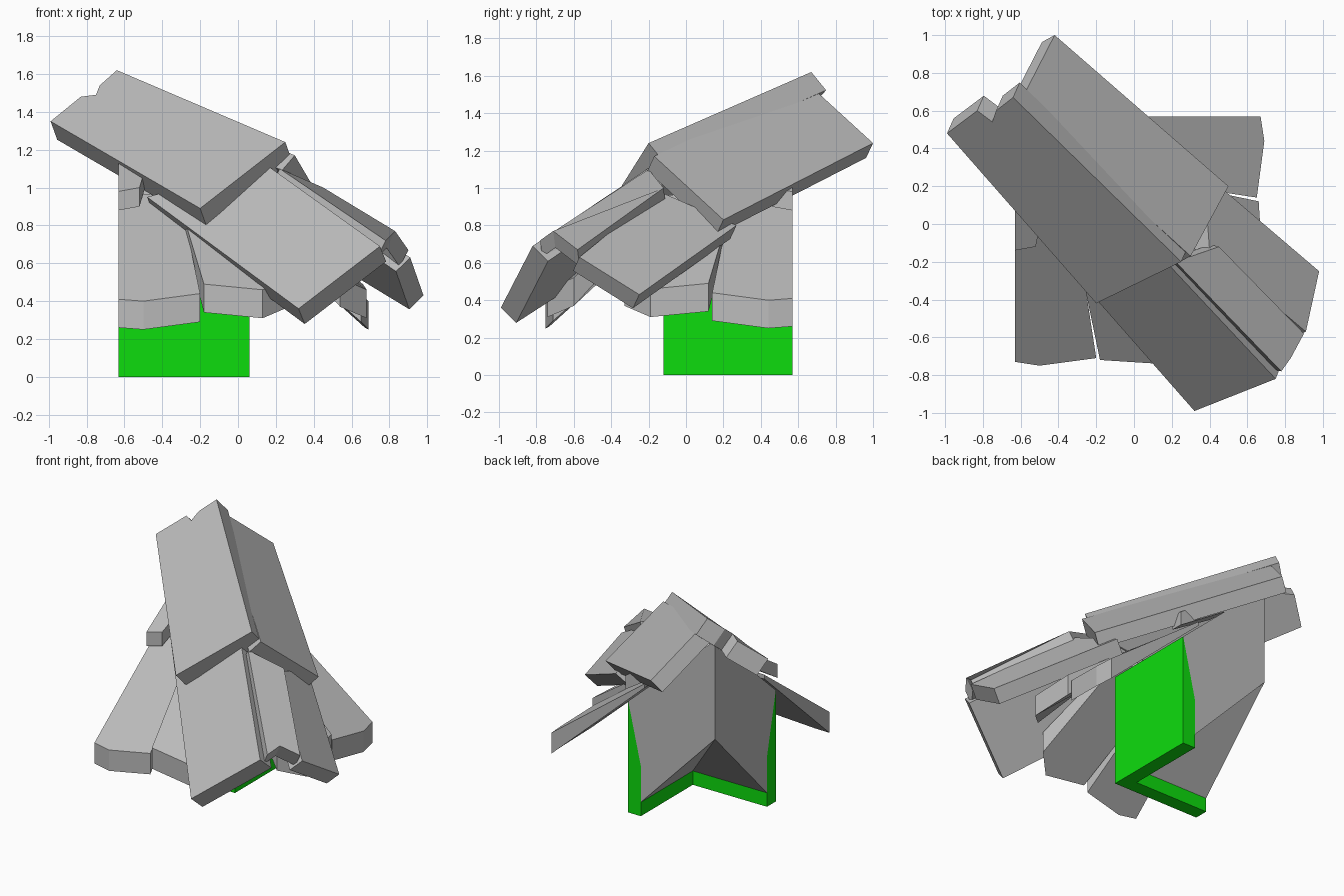
import bpy, bmesh
from mathutils import Vector

cube = bpy.data.objects.get("Cube")
if cube:
    bpy.data.objects.remove(cube)


def material(name, rgb):
    m = bpy.data.materials.new(name)
    m.use_nodes = True
    m.diffuse_color = (*rgb, 1)
    bsdf = next(n for n in m.node_tree.nodes if n.type == "BSDF_PRINCIPLED")
    bsdf.inputs["Base Color"].default_value = (*rgb, 1)
    return m


GRAY = material("shingle gray", (0.5, 0.5, 0.5))
GREEN = material("wall green", (0.004, 0.72, 0.004))


def finish(name, bm, mat):
    bmesh.ops.remove_doubles(bm, verts=bm.verts[:], dist=0.0005)
    bmesh.ops.recalc_face_normals(bm, faces=bm.faces[:])
    mesh = bpy.data.meshes.new(name)
    bm.to_mesh(mesh)
    bm.free()
    mesh.materials.append(mat)
    ob = bpy.data.objects.new(name, mesh)
    bpy.context.collection.objects.link(ob)


def loft(name, rings, mat):
    """Skin a row of matching rings and close both ends."""
    bm = bmesh.new()
    rows = [[bm.verts.new(p) for p in ring] for ring in rings]
    n = len(rows[0])
    for a, b in zip(rows, rows[1:]):
        for i in range(n):
            j = (i + 1) % n
            bm.faces.new((a[i], a[j], b[j], b[i]))
    bm.faces.new(rows[0])
    bm.faces.new(rows[-1])
    finish(name, bm, mat)


def corner_sweep(name, profile, mat):
    """Sweep (outward offset, height) around the mitred wall corner."""
    back = [(0.06 + o, 0.57, z) for o, z in profile]
    mitre = [(0.06 + o, -0.12 - o, z) for o, z in profile]
    side = [(-0.63, -0.12 - o, z) for o, z in profile]
    loft(name, [back, mitre, side], mat)


def slab(name, top, thickness):
    """Board with the given upper outline, thickened straight downwards."""
    pts = [Vector(p) for p in top]
    normal = Vector((0, 0, 0))
    for a, b in zip(pts, pts[1:] + pts[:1]):
        normal += a.cross(b)
    normal.normalize()
    if normal.z < 0:
        normal.negate()
    loft(name, [pts, [p - normal * thickness for p in pts]], GRAY)


def shingle_pair(name, top, drops):
    """Wedge shingle on the front slope and its twin across the hip."""
    low = [(x, y, z - d) for (x, y, z), d in zip(top, drops)]
    loft("front_" + name, [top, low], GRAY)
    twin = [[(-y - 0.06, -x - 0.06, z) for x, y, z in r] for r in (top, low)]
    loft("side_" + name, twin, GRAY)


# Walls and the solid roof block above them
corner_sweep("corner_wall", [(0, 0), (0, 0.8), (-0.1, 0.36), (-0.1, 0)], GREEN)
corner_sweep("roof_core", [(0, 0.8), (-0.69, 1.42), (-0.69, 0.71),
                           (-0.1, 0.1), (-0.1, 0.36)], GRAY)

# Shingles on both slopes
shingle_pair("outer_shingle",
             [(-0.63, -0.73, 0.41), (-0.5, -0.75, 0.4), (-0.2, -0.71, 0.44),
              (-0.31, 0.01, 0.97), (-0.63, 0.01, 0.96)],
             [0.15, 0.15, 0.15, 0.04, 0.03])
shingle_pair("inner_shingle",
             [(-0.18, -0.72, 0.49), (0.13, -0.74, 0.46), (0.27, -0.6, 0.52),
              (0.05, -0.12, 0.96), (-0.33, 0.0, 0.99)],
             [0.15, 0.15, 0.15, 0.06, 0.06])
shingle_pair("upper_shingle",
             [(-0.63, -0.14, 0.98), (-0.52, -0.12, 1.0),
              (-0.45, 0.25, 1.24), (-0.63, 0.3, 1.26)],
             [0.1, 0.1, 0.1, 0.1])

# Lower hip cap: two wings and the ridge strip
slab("lower_cap_front_wing",
     [(-0.48, -0.08, 0.95), (0.32, -0.99, 0.36),
      (0.75, -0.82, 0.69), (0.15, -0.18, 1.12)], 0.12)
slab("lower_cap_side_wing",
     [(0.37, 0.27, 0.8), (0.98, -0.25, 0.43),
      (0.91, -0.57, 0.63), (0.4, -0.14, 0.98)], 0.11)
slab("lower_cap_ridge",
     [(0.22, -0.2, 1.1), (0.78, -0.78, 0.72), (0.83, -0.71, 0.77),
      (0.9, -0.58, 0.67), (0.45, -0.12, 1.0)], 0.1)

# Upper hip cap: notched front wing lapping over the side wing
slab("upper_cap_front_wing",
     [(-0.99, 0.48, 1.35), (-0.83, 0.6, 1.48), (-0.75, 0.54, 1.49),
      (-0.73, 0.6, 1.54), (-0.64, 0.67, 1.62), (0.25, -0.2, 1.24),
      (-0.2, -0.42, 0.89)], 0.13)
slab("upper_cap_side_wing",
     [(-0.6, 0.65, 1.56), (-0.42, 1.0, 1.24),
      (0.5, 0.2, 0.83), (0.3, -0.17, 1.17)], 0.11)
